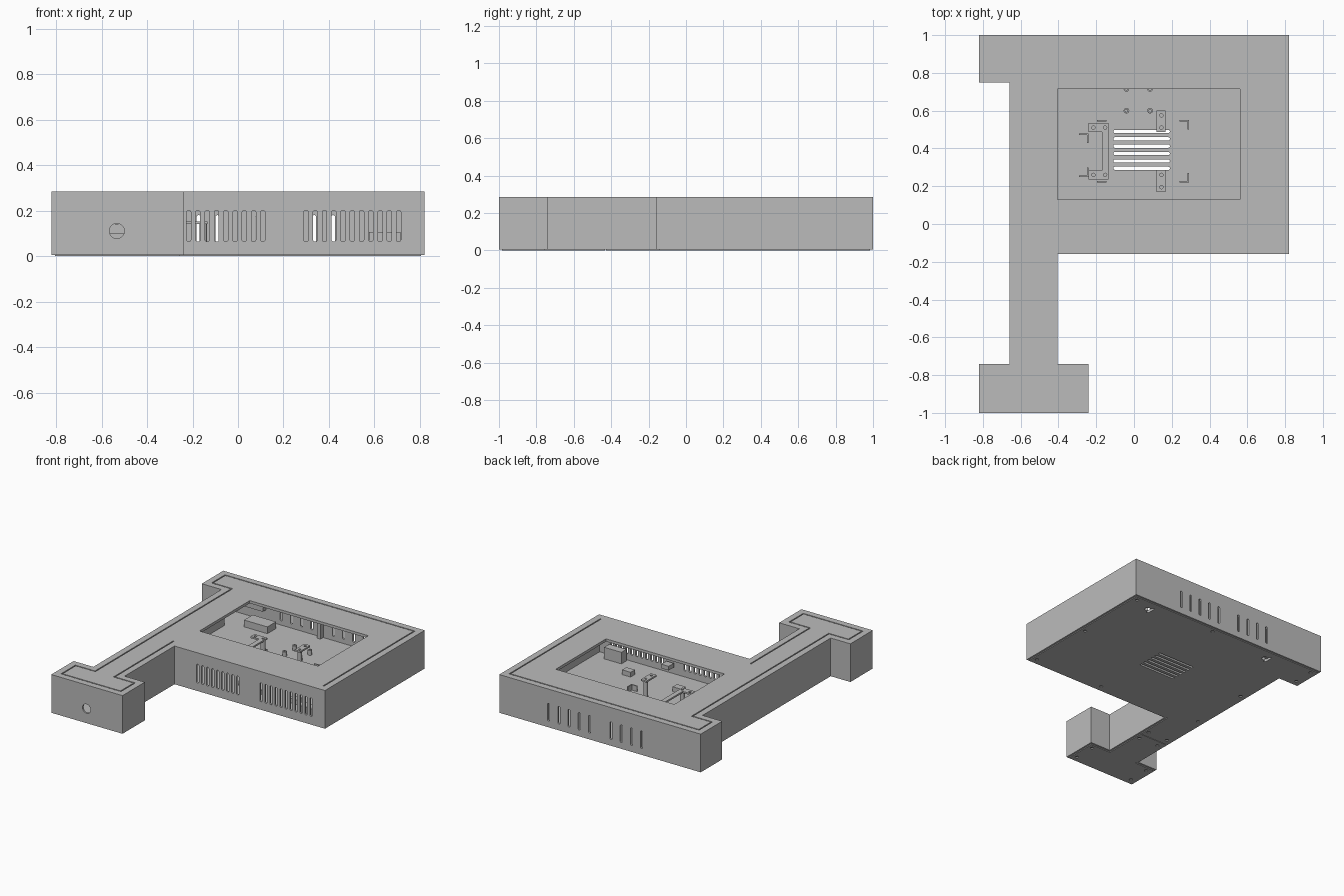
import bpy, bmesh, math
from mathutils import Matrix, Vector

cube = bpy.data.objects.get("Cube")
if cube:
    bpy.data.objects.remove(cube, do_unlink=True)

grey = bpy.data.materials.new("plain grey")
grey.use_nodes = True
grey.diffuse_color = (0.5, 0.5, 0.5, 1)
grey.node_tree.nodes["Principled BSDF"].inputs["Base Color"].default_value = (0.5, 0.5, 0.5, 1)

HEIGHT, WALL, FLOOR = 0.285, 0.014, 0.02


def prism(bm, pts, lo, hi, upright=False):
    """Extrude an outline along z, or along y when upright (points are x, z)."""
    place = (lambda p, h: (p[0], h, p[1])) if upright else (lambda p, h: (p[0], p[1], h))
    face = bm.faces.new([bm.verts.new(place(p, lo)) for p in pts])
    out = bmesh.ops.extrude_face_region(bm, geom=[face])["geom"]
    move = Vector(place((0, 0), hi - lo))
    bmesh.ops.translate(bm, verts=[v for v in out if isinstance(v, bmesh.types.BMVert)], vec=move)


def rect(x0, x1, y0, y1):
    return [(x0, y0), (x1, y0), (x1, y1), (x0, y1)]


def ring(cx, cy, r, n=16):
    return [(cx + r * math.cos(2 * math.pi * i / n), cy + r * math.sin(2 * math.pi * i / n)) for i in range(n)]


def stadium(cx, cy, w, h):
    """Slot outline with rounded ends along its longer direction."""
    r = min(w, h) / 2
    sx, sy = w / 2 - r, h / 2 - r
    pts = []
    for i in range(16):
        a = 2 * math.pi * (i + 0.5) / 16
        c, s = math.cos(a), math.sin(a)
        pts.append((cx + r * c + math.copysign(sx, c), cy + r * s + math.copysign(sy, s)))
    return pts


def inset(pts, d):
    """Shrink a counter-clockwise right-angled outline by d."""
    res = []
    for i, p in enumerate(pts):
        p = Vector(p)
        a = (p - Vector(pts[i - 1])).normalized()
        b = (Vector(pts[(i + 1) % len(pts)]) - p).normalized()
        res.append(tuple(p + d * Vector((-a.y - b.y, a.x + b.x))))
    return res


def finish(bm, name):
    bmesh.ops.recalc_face_normals(bm, faces=bm.faces)
    mesh = bpy.data.meshes.new(name)
    bm.to_mesh(mesh)
    bm.free()
    mesh.materials.append(grey)
    ob = bpy.data.objects.new(name, mesh)
    bpy.context.collection.objects.link(ob)
    return ob


def solid(name, *parts):
    bm = bmesh.new()
    for part in parts:
        prism(bm, *part)
    return finish(bm, name)


def cut(ob, *parts):
    tool = solid("cutter", *parts)
    tool.hide_render = True
    mod = ob.modifiers.new("cut", "BOOLEAN")
    mod.operation, mod.solver, mod.object, mod.use_self = "DIFFERENCE", "EXACT", tool, True
    bpy.context.view_layer.objects.active = ob
    bpy.ops.object.modifier_apply(modifier=mod.name)
    bpy.data.objects.remove(tool, do_unlink=True)


outline = [(-.82, -1), (-.24, -1), (-.24, -.74), (-.405, -.74), (-.405, -.16), (.82, -.16),
           (.82, 1), (-.82, 1), (-.82, .75), (-.66, .75), (-.66, -.74), (-.82, -.74)]

# Hollow case with a window in its top
case = solid("case", (outline, 0.004, HEIGHT))
cut(case, (inset(outline, WALL), -0.1, HEIGHT - 0.02))
cut(case, (rect(-.405, .56, .13, .715), 0.2, 0.4))

# Slots in the front and back walls, round cable hole in the foot
front = [-.217 + .0408 * i for i in range(9)] + [.299 + .0407 * i for i in range(11)]
back = [.418 - .083 * i for i in range(5)] + [-.09 - .083 * i for i in range(4)]
cut(case, *[(stadium(x, .132, .02, .138), -.2, -.12, True) for x in front],
    *[(stadium(x, .115, .018, .13), .94, 1.04, True) for x in back],
    (ring(-.533, .11, .033, 32), -1.04, -.94, True))

# Thin groove following the edge of the top
path = inset(outline, .05)
path = [(path[5][0], -.105)] + path[6:] + path[:4] + [(path[4][0], -.105)]
g = .004
cut(case, *[(rect(min(a[0], b[0]) - g, max(a[0], b[0]) + g, min(a[1], b[1]) - g, max(a[1], b[1]) + g),
             HEIGHT - .006, HEIGHT + .02) for a, b in zip(path, path[1:])])

# Base plate with vents, hanging slots, screw holes and a joint across the stem
base = solid("base_plate", (inset(outline, WALL + .002), 0, FLOOR))
cut(base, *[(stadium(.04, .295 + .039 * i, .3, .017), -.1, .1) for i in range(6)],
    *[(stadium(x, .9, .02, .07), -.1, .1) for x in (.61, -.43)],
    *[(ring(x, .9, .02), -.1, .1) for x in (.635, -.405)])
screws = [(.77, .95), (.1, .95), (-.77, .95), (-.77, .8), (-.61, .4), (-.61, -.05), (-.61, -.38),
          (-.61, -.48), (-.77, -.79), (-.77, -.95), (-.29, -.95), (-.29, -.79), (-.45, -.48),
          (-.45, -.38), (.2, -.11), (.77, -.11), (.77, .4)]
cut(base, *[(ring(x, y, .012, 12), -.1, .008) for x, y in screws],
    (rect(-.7, -.35, -.432, -.428), -.1, .004))

# Raised fan brackets on posts
DECK = .14
left = solid("left_bracket", ([(-.24, .235), (-.135, .235), (-.135, .535), (-.24, .535), (-.24, .488),
                               (-.17, .488), (-.17, .282), (-.24, .282)], DECK, DECK + .012))
cut(left, *[(ring(x, y, .009, 12), .1, .2) for x in (-.215, -.153) for y in (.26, .51)])
for name, y0, y1, holes in (("rear", .487, .6, (.51, .575)), ("front", .17, .287, (.26, .195))):
    strip = solid(name + "_bracket", (rect(.12, .167, y0, y1), DECK, DECK + .012))
    cut(strip, *[(ring(.145, y, .009, 12), .1, .2) for y in holes])
for x in (-.153, .145):
    for y in (.26, .51):
        post = solid("fan_post", (ring(x, y, .016), FLOOR, DECK))

# Short board standoffs with screw holes
for x in (-.04, .085):
    for y in (.6, .715):
        stand = solid("standoff", (ring(x, y, .015), FLOOR, .055))
        cut(stand, (ring(x, y, .007, 12), .03, .1))

# Corner holders
t = .008
for s, y in ((1, .55), (-1, .22)):
    ends = sorted((y, y - s * .05))
    edge = sorted((y, y - s * t))
    solid("right_corner_holder", (rect(.24, .29, *edge), FLOOR, .06), (rect(.29 - t, .29, *ends), FLOOR, .06))
    solid("inner_corner_holder", (rect(-.195, -.145, *edge), FLOOR, .06))
    m = .48 if s > 0 else .25
    solid("left_corner_holder", (rect(-.29, -.24, *sorted((m, m - s * t))), FLOOR, .06),
          (rect(-.24 - t, -.24, *sorted((m, m - s * .05))), FLOOR, .06))

# Loose blocks along the walls inside the case
for name, x, y, z, w, d, h in (
        ("rear_module", -.43, .87, FLOOR, .19, .1, .05),
        ("rear_wall_block", -.54, .965, .1, .16, .04, .04),
        ("rear_rib", -.01, .97, FLOOR, .03, .035, HEIGHT - .04),
        ("front_block_right", .01, .065, FLOOR, .07, .05, .035),
        ("front_block_left", .44, .04, FLOOR, .07, .05, .035),
        ("front_wall_block", .22, -.1, .075, .06, .06, .03),
        ("side_module", .645, -.1, FLOOR, .14, .06, .085)):
    solid(name, (rect(x - w / 2, x + w / 2, y - d / 2, y + d / 2), z, z + h))
